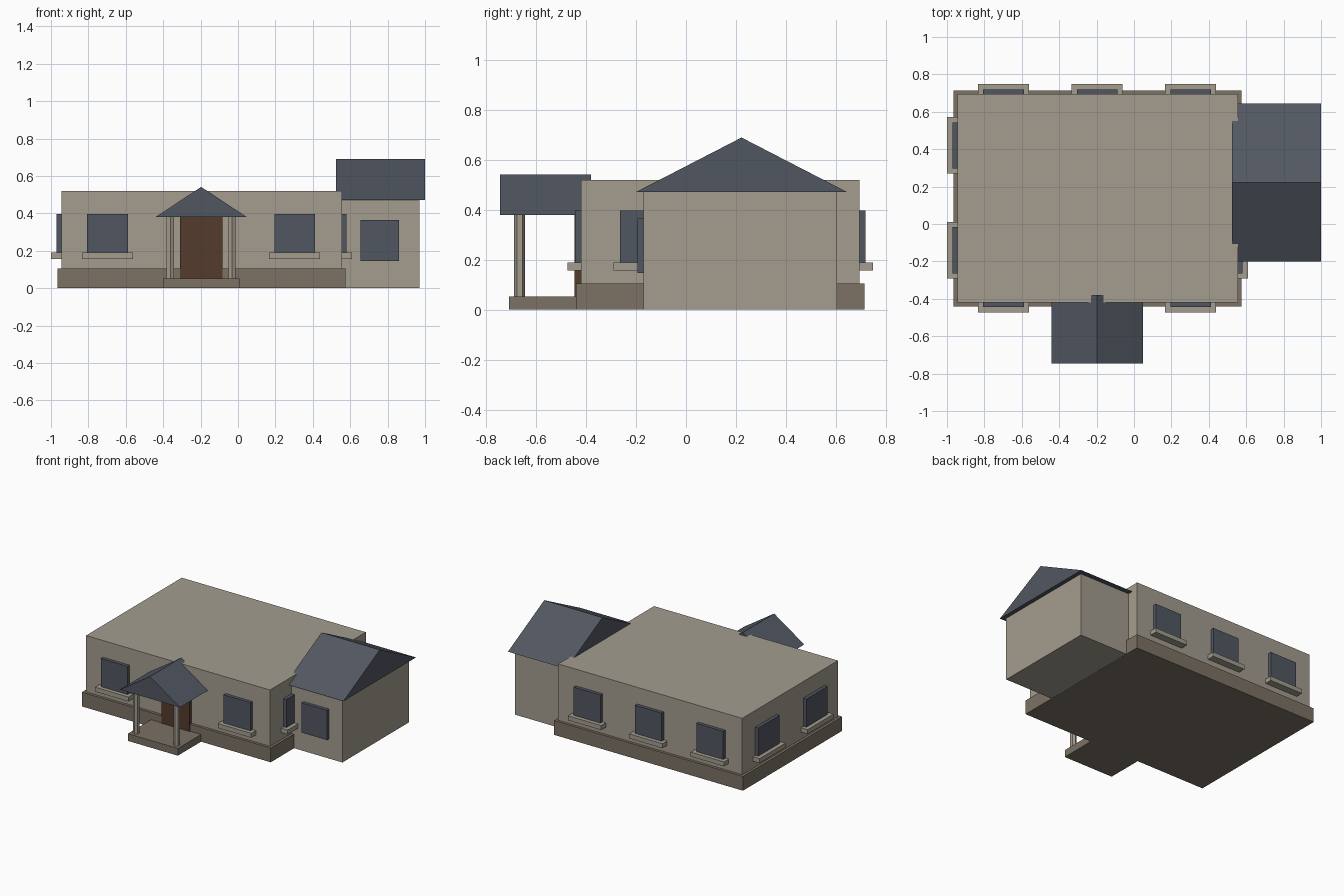
import bpy
import math

cube = bpy.data.objects.get("Cube")
if cube:
    bpy.data.objects.remove(cube, do_unlink=True)


def material(name, rgb):
    mat = bpy.data.materials.new(name)
    mat.use_nodes = True
    mat.diffuse_color = (*rgb, 1)
    mat.node_tree.nodes["Principled BSDF"].inputs["Base Color"].default_value = (*rgb, 1)
    return mat


STONE = material("pale stone", (0.37, 0.335, 0.275))
PLINTH = material("brown stone", (0.2, 0.165, 0.128))
SLATE = material("blue grey slate", (0.083, 0.096, 0.12))
WOOD = material("dark wood", (0.088, 0.043, 0.026))


def mesh(name, verts, faces, mat):
    data = bpy.data.meshes.new(name)
    data.from_pydata(verts, [], faces)
    data.materials.append(mat)
    obj = bpy.data.objects.new(name, data)
    bpy.context.collection.objects.link(obj)
    return obj


def box(name, xs, ys, zs, mat):
    """Box from its limits on each axis."""
    verts = [(x, y, z) for z in zs for x, y in
             ((xs[0], ys[0]), (xs[1], ys[0]), (xs[1], ys[1]), (xs[0], ys[1]))]
    faces = [(3, 2, 1, 0), (4, 5, 6, 7)]
    faces += [(i, (i + 1) % 4, (i + 1) % 4 + 4, i + 4) for i in range(4)]
    return mesh(name, verts, faces, mat)


def gable(name, span, length, zs, along_x, mat):
    """Solid gable roof; the ridge runs along x or y."""
    profile = [(span[0], zs[0]), (span[1], zs[0]), (sum(span) / 2, zs[1])]
    verts = [(l, s, z) if along_x else (s, l, z) for l in length for s, z in profile]
    faces = [(2, 1, 0), (3, 4, 5), (0, 1, 4, 3), (1, 2, 5, 4), (2, 0, 3, 5)]
    if not along_x:
        faces = [f[::-1] for f in faces]
    return mesh(name, verts, faces, mat)


# Main building
X0, X1, Y0, Y1 = -0.945, 0.555, -0.42, 0.695
box("main_walls", (X0, X1), (Y0, Y1), (0.05, 0.52), STONE)
box("plinth", (X0 - 0.02, X1 + 0.02), (Y0 - 0.02, Y1 + 0.02), (0, 0.105), PLINTH)


# Windows with sills, placed on a wall of the main building
def window(name, wall, out, centre, along_x, half):
    def part(suffix, half_width, depth, zs, mat):
        across = (centre - half_width, centre + half_width)
        deep = sorted((wall - out * 0.01, wall + out * depth))
        xs, ys = (across, deep) if along_x else (deep, across)
        box(name + suffix, xs, ys, zs, mat)

    part("_pane", half, 0.025, (0.19, 0.397), SLATE)
    part("_sill", half + 0.027, 0.054, (0.157, 0.19), STONE)


for i, x in enumerate((-0.698, 0.303)):
    window(f"front_window_{i + 1}", Y0, -1, x, True, 0.109)
for i, x in enumerate((-0.698, -0.197, 0.303)):
    window(f"back_window_{i + 1}", Y1, 1, x, True, 0.109)
for i, y in enumerate((-0.14, 0.42)):
    window(f"right_window_{i + 1}", X0, -1, y, False, 0.124)
window("left_window", X1, 1, -0.14, False, 0.124)

# Side wing
box("wing_walls", (X1 - 0.005, 0.97), (-0.17, 0.605), (0.001, 0.475), STONE)
gable("wing_roof", (-0.2, 0.645), (0.525, 1.0), (0.472, 0.69), True, SLATE)
box("wing_window", (0.655, 0.862), (-0.195, -0.16), (0.147, 0.366), SLATE)

# Entrance porch
PORCH_X = -0.197
box("front_door", (PORCH_X - 0.113, PORCH_X + 0.113), (-0.446, Y0 + 0.01), (0.05, 0.385), WOOD)
box("porch_step", (PORCH_X - 0.204, PORCH_X + 0.204), (-0.71, Y0 - 0.015), (0, 0.053), PLINTH)
gable("porch_roof", (PORCH_X - 0.245, PORCH_X + 0.245), (-0.745, -0.38), (0.38, 0.542), False, SLATE)
for side, name in ((-1, "right_column"), (1, "left_column")):
    bpy.ops.mesh.primitive_cylinder_add(vertices=6, radius=0.022, depth=0.335,
                                        location=(PORCH_X + side * 0.165, -0.667, 0.2165))
    column = bpy.context.object
    column.name = name
    column.data.materials.append(STONE)
